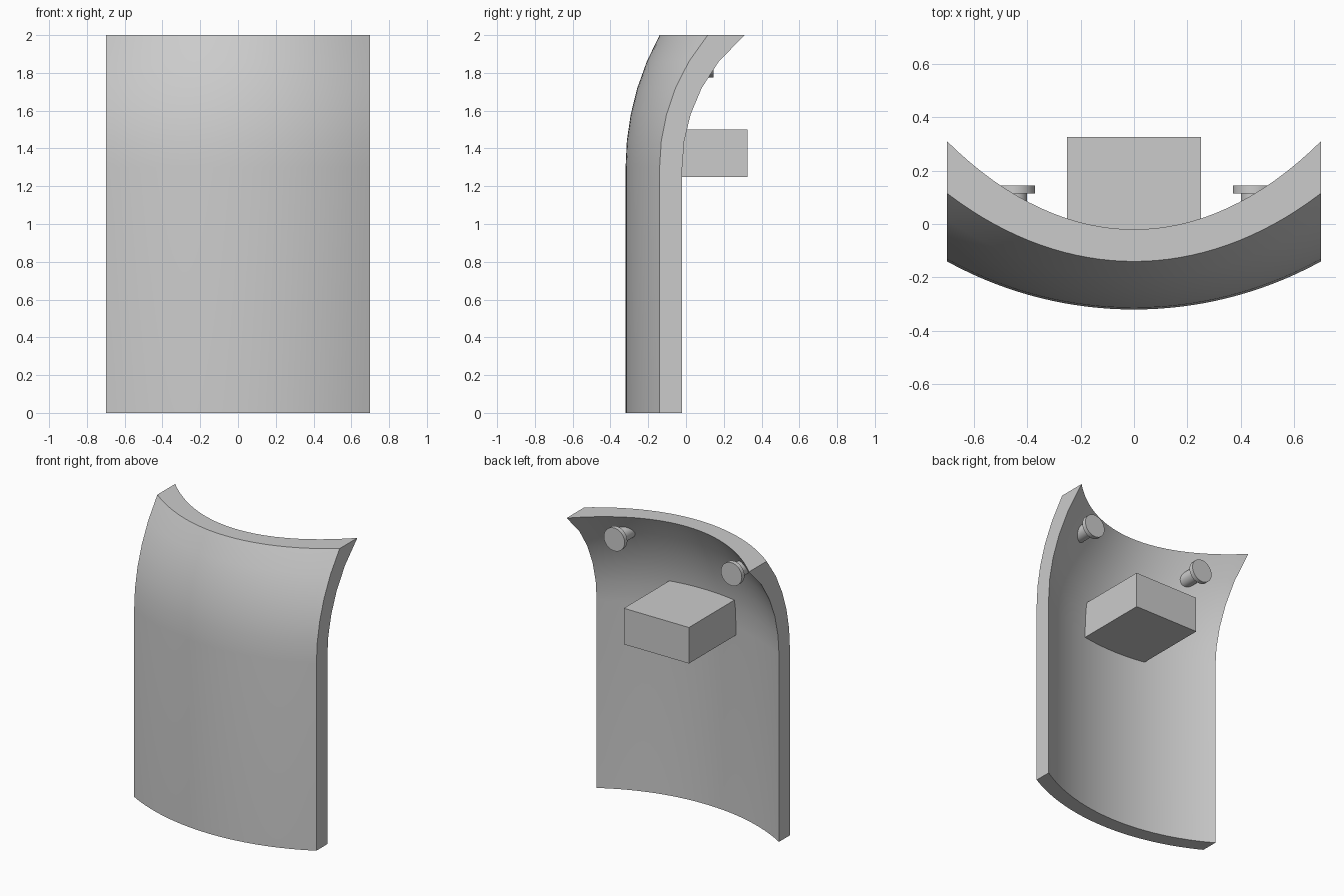
import bpy, bmesh, math
from mathutils import Matrix

cube = bpy.data.objects.get("Cube")
if cube:
    bpy.data.objects.remove(cube, do_unlink=True)

grey = bpy.data.materials.new("plain grey")
grey.use_nodes = True
grey.diffuse_color = (0.6, 0.6, 0.6, 1)
grey.node_tree.nodes["Principled BSDF"].inputs["Base Color"].default_value = (0.6, 0.6, 0.6, 1)

HALF, HEIGHT, BEND_Z = 0.70, 2.0, 1.30
COLS, ROWS = 32, 5


def finish(bm, name, smooth=True):
    bmesh.ops.recalc_face_normals(bm, faces=bm.faces[:])
    mesh = bpy.data.meshes.new(name)
    bm.to_mesh(mesh)
    bm.free()
    mesh.materials.append(grey)
    obj = bpy.data.objects.new(name, mesh)
    bpy.context.collection.objects.link(obj)
    if smooth:
        bpy.ops.object.select_all(action='DESELECT')
        obj.select_set(True)
        bpy.context.view_layer.objects.active = obj
        bpy.ops.object.shade_smooth_by_angle(angle=math.radians(30))
    return obj


def surface_y(x, z, centre, radius, lean_mid, lean_edge):
    """Depth of a curved sheet that leans back in an arc above BEND_Z."""
    y = centre + radius - math.sqrt(radius**2 - x**2)
    lean = lean_mid + (lean_edge - lean_mid) * (x / HALF)**2
    rise = HEIGHT - BEND_Z
    r = (rise**2 + lean**2) / (2 * lean)
    dz = max(0, z - BEND_Z)
    return y + r - math.sqrt(r**2 - dz**2)


# Curved shield plate: front and back sheets joined by a rim
bm = bmesh.new()
heights = [0] + [BEND_Z + (HEIGHT - BEND_Z) * i / ROWS for i in range(ROWS + 1)]
columns = [HALF * (2 * i / COLS - 1) for i in range(COLS + 1)]
sheets = []
for shape in ((-0.32, 1.45, 0.18, 0.255), (-0.215, 1.354, 0.195, 0.33)):
    grid = [[bm.verts.new((x, surface_y(x, z, *shape), z)) for x in columns] for z in heights]
    for low, high in zip(grid, grid[1:]):
        for i in range(COLS):
            bm.faces.new((low[i], low[i + 1], high[i + 1], high[i]))
    sheets.append(grid)
front, back = sheets
rims = [(front[0], back[0]), (front[-1], back[-1])]
rims += [([row[k] for row in front], [row[k] for row in back]) for k in (0, -1)]
for a, b in rims:
    for i in range(len(a) - 1):
        bm.faces.new((a[i], a[i + 1], b[i + 1], b[i]))
finish(bm, "shield_plate")

# Block on the back, sunk into the plate
bm = bmesh.new()
bmesh.ops.create_cube(bm, size=1, matrix=Matrix.Translation((0, 0.0425, 1.375))
                      @ Matrix.Diagonal((0.5, 0.565, 0.25, 1)))
finish(bm, "back_block", smooth=False)


def peg_part(name, x, y0, y1, radius):
    bm = bmesh.new()
    bmesh.ops.create_cone(bm, cap_ends=True, segments=32, radius1=radius, radius2=radius,
                          depth=y1 - y0, matrix=Matrix.Translation((x, (y0 + y1) / 2, 1.855))
                          @ Matrix.Rotation(math.pi / 2, 4, 'X'))
    finish(bm, name)


# Strap pegs: a shaft with a wider flat head
for side, sign in (("left", 1), ("right", -1)):
    peg_part(side + "_peg_shaft", sign * 0.45, -0.07, 0.12, 0.05)
    peg_part(side + "_peg_head", sign * 0.45, 0.115, 0.145, 0.08)
